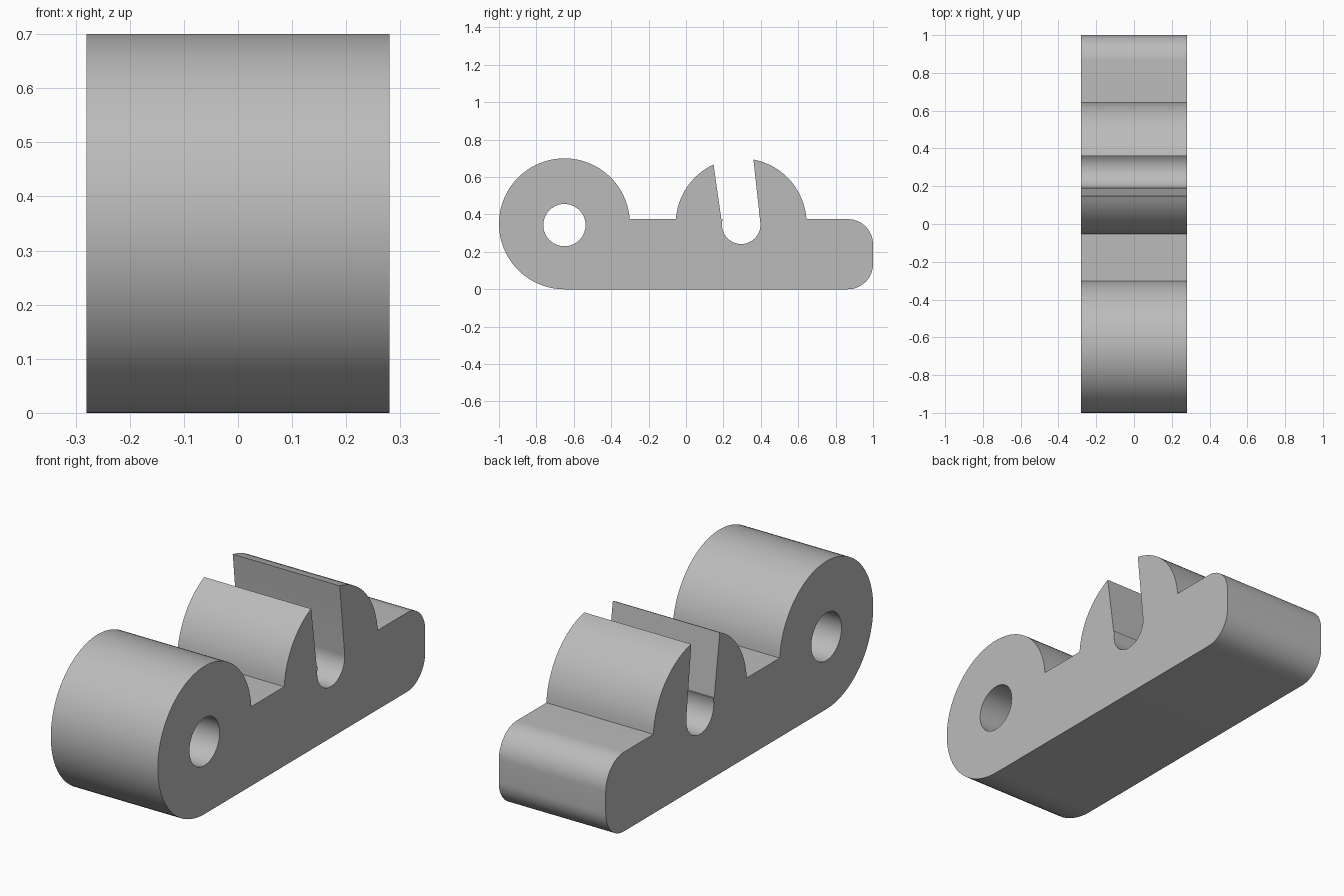
import bpy
import bmesh
from math import radians, sin, cos

cube = bpy.data.objects.get("Cube")
if cube:
    bpy.data.objects.remove(cube, do_unlink=True)

HALF_WIDTH = 0.28


def arc(cy, cz, r, start, end, steps):
    """Points (y, z) along an arc, angles in degrees."""
    angles = [radians(start + (end - start) * i / steps) for i in range(steps + 1)]
    return [(cy + r * cos(a), cz + r * sin(a)) for a in angles]


# Side profile, counter-clockwise from the rounded tail
outline = (
    arc(0.865, 0.135, 0.135, -90, 0, 14)            # lower tail corner
    + arc(0.865, 0.24, 0.135, 0, 90, 14)            # upper tail corner
    + arc(0.295, 0.35, 0.35, 4.1, 79.2, 20)         # rear half of hump
    + arc(0.295, 0.345, 0.103, 5, -197, 28)         # slot floor
    + [(0.189, 0.375)]                              # small slot ledge
    + arc(0.295, 0.35, 0.35, 115, 175.9, 16)        # front half of hump
    + arc(-0.65, 0.35, 0.35, 4.1, 270, 64)          # hinge knuckle
)
pin_hole = arc(-0.65, 0.343, 0.113, 0, 360, 40)[:-1]

# Fill the profile around the hole and extrude it across the width
bm = bmesh.new()
edges = []
for loop in (outline, pin_hole):
    verts = [bm.verts.new((-HALF_WIDTH, y, z)) for y, z in loop]
    edges += [bm.edges.new((v, verts[i - 1])) for i, v in enumerate(verts)]
bmesh.ops.triangle_fill(bm, use_beauty=True, edges=edges, normal=(-1, 0, 0))
result = bmesh.ops.extrude_face_region(bm, geom=bm.faces[:], use_keep_orig=True)
moved = [g for g in result["geom"] if isinstance(g, bmesh.types.BMVert)]
bmesh.ops.translate(bm, verts=moved, vec=(2 * HALF_WIDTH, 0, 0))
bmesh.ops.recalc_face_normals(bm, faces=bm.faces[:])

mesh = bpy.data.meshes.new("slotted_hinge_block")
bm.to_mesh(mesh)
bm.free()
block = bpy.data.objects.new("slotted_hinge_block", mesh)
bpy.context.collection.objects.link(block)

# Plain grey finish
grey = bpy.data.materials.new("plain_grey")
grey.use_nodes = True
colour = (0.5, 0.5, 0.5, 1)
grey.diffuse_color = colour
grey.node_tree.nodes["Principled BSDF"].inputs["Base Color"].default_value = colour
mesh.materials.append(grey)

# Smooth curved walls, crisp edges
bpy.ops.object.select_all(action="DESELECT")
block.select_set(True)
bpy.context.view_layer.objects.active = block
bpy.ops.object.shade_smooth_by_angle(angle=radians(25))
